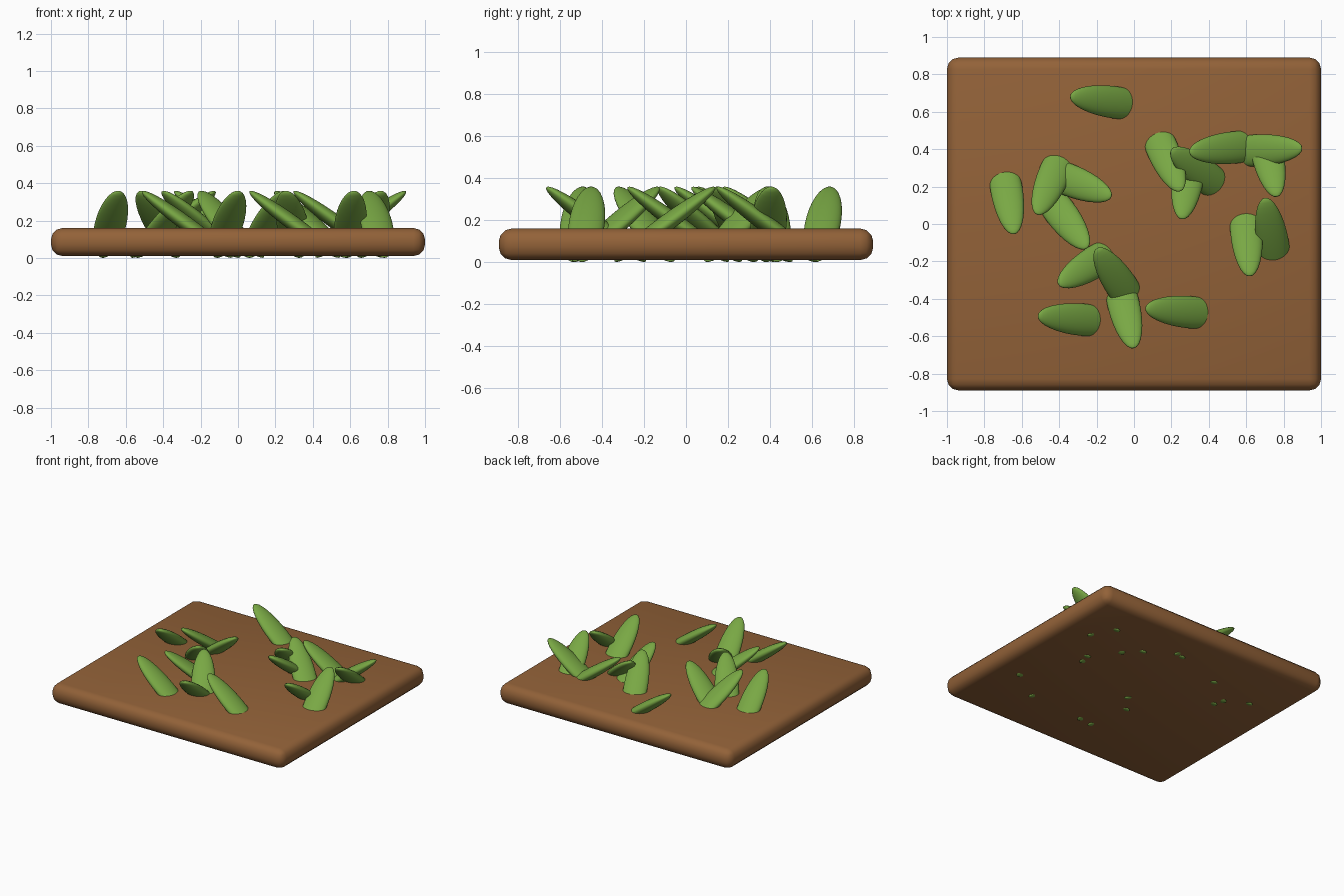
import bpy, math
from mathutils import Matrix, Vector

if "Cube" in bpy.data.objects:
    bpy.data.objects.remove(bpy.data.objects["Cube"])


def material(name, rgb):
    m = bpy.data.materials.new(name)
    m.diffuse_color = (*rgb, 1)
    m.use_nodes = True
    m.node_tree.nodes["Principled BSDF"].inputs["Base Color"].default_value = m.diffuse_color
    return m


soil_brown = material("soil brown", (0.29, 0.122, 0.04))
leaf_green = material("leaf green", (0.19, 0.39, 0.058))

# Soil slab with rounded edges
bpy.ops.mesh.primitive_cube_add(size=1, location=(0, 0, 0.085))
slab = bpy.context.object
slab.name = "soil_slab"
slab.scale = (2, 1.78, 0.15)
bpy.ops.object.transform_apply(location=False, rotation=False, scale=True)
bevel = slab.modifiers.new("rounded_edges", 'BEVEL')
bevel.width = 0.062
bevel.segments = 3
slab.data.materials.append(soil_brown)
bpy.ops.object.modifier_apply(modifier=bevel.name)
bpy.ops.object.shade_smooth_by_angle(angle=math.radians(40))

# Leaves: (tip x, tip y, lean direction x, lean direction y)
LEAVES = [
    (-0.342, 0.684, -0.99, 0.14),
    (-0.64, -0.055, 0.17, -0.98),
    (-0.52, 0.05, -0.40, -0.92),
    (-0.12, 0.145, 0.93, -0.37),
    (-0.25, -0.13, 0.60, -0.80),
    (-0.405, -0.325, -0.85, -0.53),
    (-0.20, -0.13, -0.55, 0.83),
    (0.0, -0.665, 0.23, -0.97),
    (-0.515, -0.49, -0.99, 0.09),
    (0.06, -0.45, -0.99, 0.09),
    (0.62, -0.28, 0.08, -1.0),
    (0.70, 0.14, -0.17, 0.98),
    (0.25, 0.175, 0.40, -0.92),
    (0.20, 0.40, -0.78, 0.62),
    (0.255, 0.025, -0.15, -0.99),
    (0.295, 0.385, -0.99, -0.10),
    (0.90, 0.405, 0.99, 0.05),
    (0.765, 0.145, 0.22, -0.97),
]
TILT = math.radians(36)
REACH = 0.244   # horizontal distance from leaf centre to tip

# One flattened leaf shape, long axis along x
bpy.ops.mesh.primitive_uv_sphere_add(segments=32, ring_count=16, radius=1)
first = bpy.context.object
leaf_mesh = first.data
leaf_mesh.name = "leaf"
leaf_mesh.transform(Matrix.Rotation(math.pi / 2, 4, 'Y'))
leaf_mesh.transform(Matrix.Diagonal((0.30, 0.086, 0.04, 1)))
leaf_mesh.materials.append(leaf_green)
bpy.ops.object.shade_smooth()

# Tilted leaves pushed through the slab
for i, (tx, ty, dx, dy) in enumerate(LEAVES):
    if i == 0:
        leaf = first
    else:
        leaf = bpy.data.objects.new("leaf", leaf_mesh)
        bpy.context.collection.objects.link(leaf)
    leaf.name = f"leaf_{i + 1}"
    lean = Vector((dx, dy, 0)).normalized()
    leaf.location = Vector((tx, ty, 0.18)) - lean * REACH
    leaf.rotation_euler = (0, -TILT, math.atan2(dy, dx))
